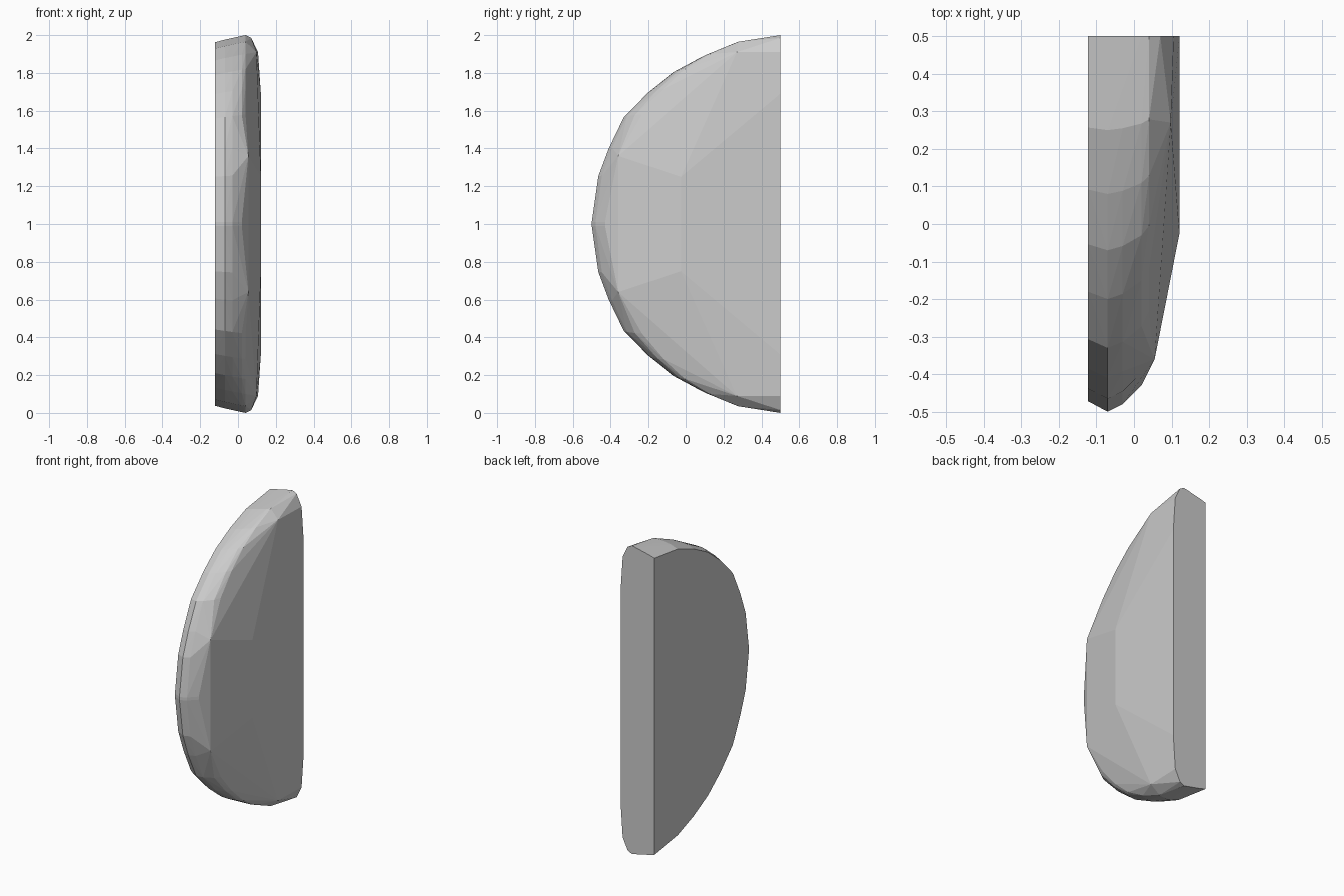
import bpy
import bmesh
import math

if "Cube" in bpy.data.objects:
    bpy.data.objects.remove(bpy.data.objects["Cube"])

# Half of the rounded outline: (distance forward of the back face, height from centre)
OUTLINE = [(0, 1.0), (0.25, 0.965), (0.42, 0.90), (0.57, 0.82), (0.70, 0.715),
           (0.83, 0.58), (0.91, 0.41), (0.965, 0.26), (1.0, 0.01)]

# Cross-section levels: x, depth scale, height scale
LEVELS = [(-0.122, 0.972, 0.962), (-0.07, 1.0, 0.976), (-0.03, 0.98, 0.985),
          (0.02, 0.93, 0.996), (0.04, 0.885, 1.0)]

# Faceted bulge on the +x side: x, y, height from centre
BULGE = [(0.055, -0.36, 0.36), (0.07, 0.5, 0.985), (0.098, 0.27, 0.91),
         (0.106, 0.5, 0.91), (0.121, -0.025, 0.25), (0.121, 0.5, 0.69)]

points = [(x, 0.5 - d * ds, h * hs) for x, ds, hs in LEVELS for d, h in OUTLINE]
points += BULGE

# Mirror every point about mid height and wrap the set in a convex shell
bm = bmesh.new()
for x, y, h in points:
    for side in (1, -1):
        bm.verts.new((x, y, 1 + side * h))
hull = bmesh.ops.convex_hull(bm, input=bm.verts[:])
loose = [v for v in bm.verts if not v.link_faces]
bmesh.ops.delete(bm, geom=loose, context='VERTS')
bmesh.ops.dissolve_limit(bm, angle_limit=math.radians(1),
                         verts=bm.verts[:], edges=bm.edges[:])
bmesh.ops.recalc_face_normals(bm, faces=bm.faces[:])

mesh = bpy.data.meshes.new("half_round_stone")
bm.to_mesh(mesh)
bm.free()
stone = bpy.data.objects.new("half_round_stone", mesh)
bpy.context.collection.objects.link(stone)
